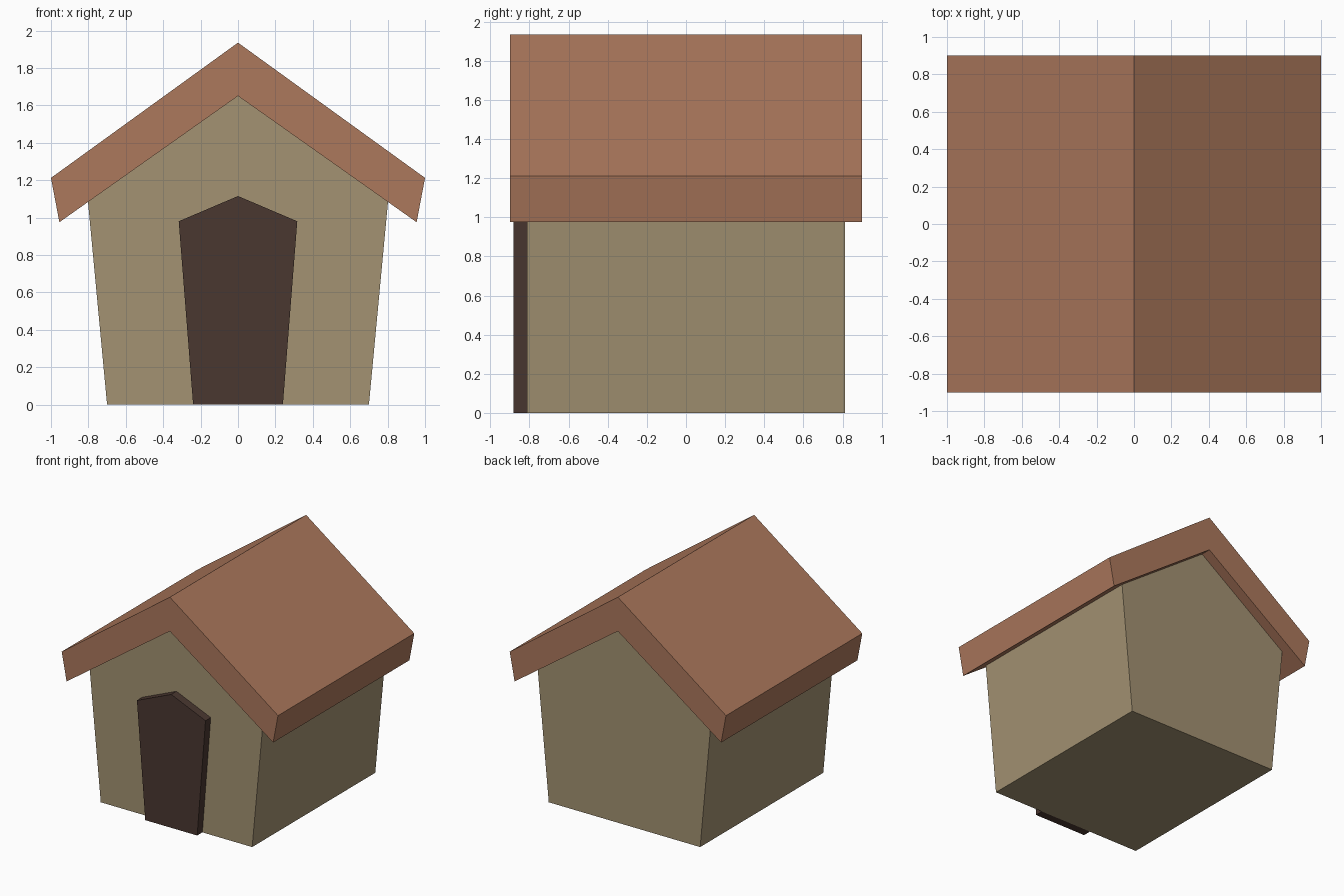
import bpy, bmesh

if "Cube" in bpy.data.objects:
    bpy.data.objects.remove(bpy.data.objects["Cube"])


def linear(c):
    c /= 255
    return c / 12.92 if c <= 0.04045 else ((c + 0.055) / 1.055) ** 2.4


def material(name, rgb):
    mat = bpy.data.materials.new(name)
    mat.diffuse_color = (*[linear(c) for c in rgb], 1)
    mat.use_nodes = True
    mat.node_tree.nodes["Principled BSDF"].inputs["Base Color"].default_value = mat.diffuse_color
    return mat


def prism(name, half_profile, y0, y1, mat):
    """Mirror a right-hand (x, z) outline across x = 0 and extrude it along y."""
    left = [(-x, z) for x, z in reversed(half_profile) if x > 0]
    bm = bmesh.new()
    face = bm.faces.new([bm.verts.new((x, y0, z)) for x, z in half_profile + left])
    ext = bmesh.ops.extrude_face_region(bm, geom=[face])
    verts = [v for v in ext["geom"] if isinstance(v, bmesh.types.BMVert)]
    bmesh.ops.translate(bm, verts=verts, vec=(0, y1 - y0, 0))
    bmesh.ops.recalc_face_normals(bm, faces=bm.faces)
    mesh = bpy.data.meshes.new(name)
    bm.to_mesh(mesh)
    bm.free()
    mesh.materials.append(mat)
    obj = bpy.data.objects.new(name, mesh)
    bpy.context.collection.objects.link(obj)
    return obj


wall_tan = material("wall tan", (163, 146, 114))
roof_brown = material("roof brown", (172, 120, 92))
door_dark = material("door dark brown", (74, 55, 48))

# Walls flare outward and end in gables under the roof
prism("house_body", [(0.70, 0), (0.802, 1.084), (0, 1.65)], -0.813, 0.813, wall_tan)

# Thick chevron roof overhanging on every side
prism("roof", [(0, 1.65), (0.955, 0.975), (1.0, 1.212), (0, 1.935)], -0.90, 0.90, roof_brown)

# Raised dark doorway on the front
prism("doorway", [(0.24, 0), (0.317, 0.98), (0, 1.115)], -0.882, -0.812, door_dark)
